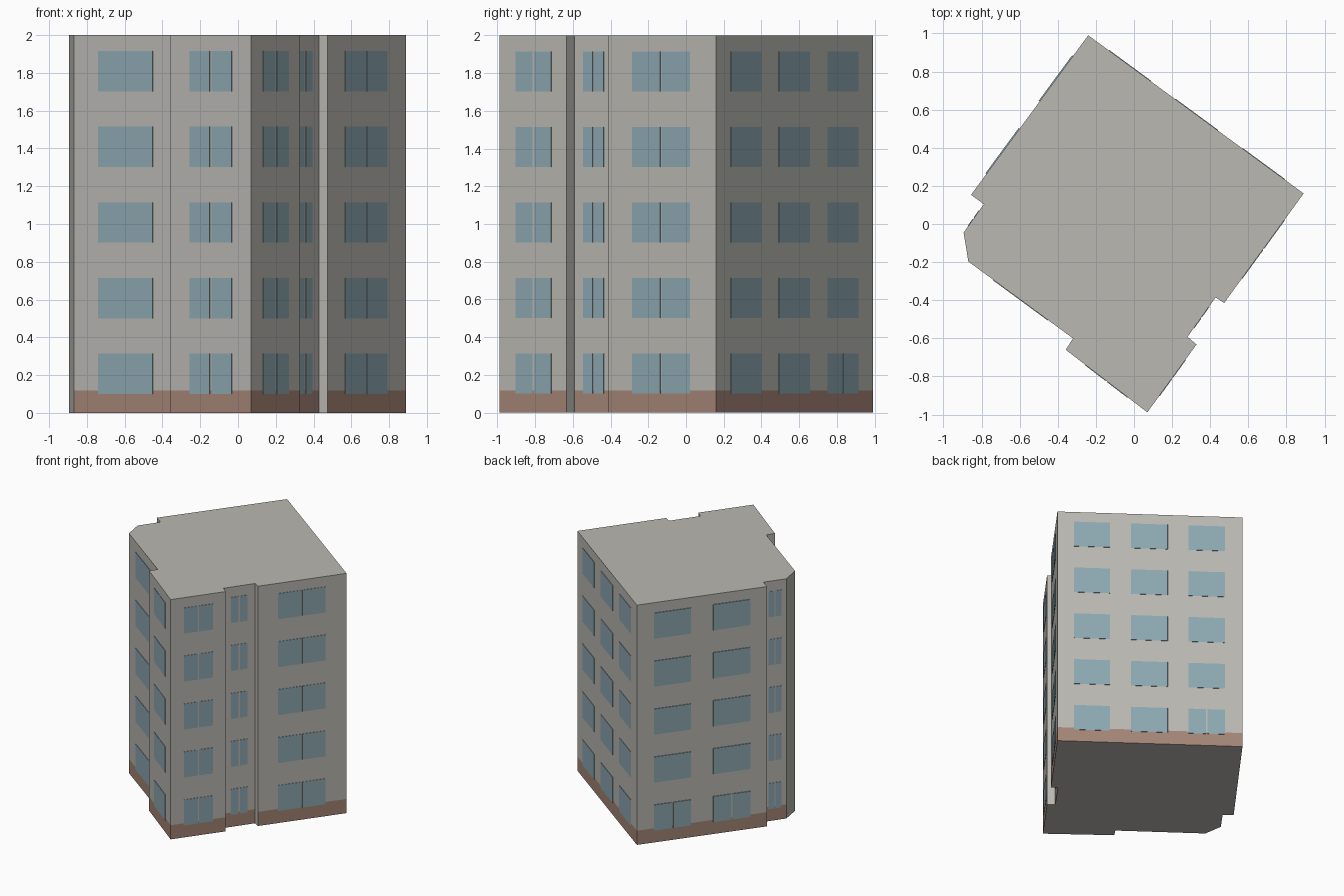
import bpy, bmesh
from mathutils import Vector

cube = bpy.data.objects.get("Cube")
if cube:
    bpy.data.objects.remove(cube, do_unlink=True)

HEIGHT, PLINTH = 2.0, 0.118
FLOORS, PITCH, SILL, PANE_HEIGHT = 5, 0.4, 0.101, 0.214
MULLION = 0.011


def material(name, colour):
    mat = bpy.data.materials.new(name)
    mat.use_nodes = True
    mat.diffuse_color = (*colour, 1)
    mat.node_tree.nodes["Principled BSDF"].inputs["Base Color"].default_value = (*colour, 1)
    return mat


wall_mat = material("warm_grey_plaster", (0.49, 0.48, 0.445))
plinth_mat = material("brown_plinth", (0.37, 0.235, 0.18))
glass_mat = material("blue_grey_glass", (0.265, 0.39, 0.44))


def make_object(name, bm, mats):
    mesh = bpy.data.meshes.new(name)
    bm.to_mesh(mesh)
    bm.free()
    for mat in mats:
        mesh.materials.append(mat)
    obj = bpy.data.objects.new(name, mesh)
    bpy.context.collection.objects.link(obj)
    return obj


# Counter-clockwise footprint; each wall starts at the corner of the same number
footprint = [Vector(p) for p in (
    (0.07, -0.988), (0.328, -0.632), (0.281, -0.592), (0.428, -0.385),
    (0.473, -0.414), (0.89, 0.16), (-0.24, 0.99), (-0.855, 0.153),
    (-0.788, 0.104), (-0.894, -0.045), (-0.869, -0.197), (-0.32, -0.6),
    (-0.358, -0.66))]
count = len(footprint)

# Facades: wall number -> (name, plate thickness, window columns)
# Each column: start and end along the wall, and how many floors are split
facades = {
    0: ("front_bay_side", 0.003, [(0.24, 0.77, FLOORS)]),
    2: ("recess", 0.003, [(0.23, 0.76, FLOORS)]),
    4: ("main_side", 0.003, [(0.225, 0.76, FLOORS)]),
    5: ("back", 0.003, [(0.09, 0.285, 0), (0.398, 0.596, 0), (0.709, 0.904, 1)]),
    6: ("rear_side", 0.006, [(0.13, 0.415, 1), (0.585, 0.87, 1)]),
    8: ("small_bay", 0.003, [(0.22, 0.78, FLOORS)]),
    10: ("front_main", 0.003, [(0.237, 0.763, 0)]),
    12: ("front_bay", 0.003, [(0.24, 0.76, FLOORS)]),
}

# Building body with the plinth band on the facades only
bm = bmesh.new()
rings = [[bm.verts.new((p.x, p.y, z)) for p in footprint] for z in (0, PLINTH, HEIGHT)]
for band, (low, high) in enumerate(zip(rings, rings[1:])):
    for i in range(count):
        j = (i + 1) % count
        face = bm.faces.new((low[i], low[j], high[j], high[i]))
        face.material_index = 1 if band == 0 and i in facades else 0
bm.faces.new(rings[-1])
bm.faces.new(list(reversed(rings[0])))
make_object("building_body", bm, [wall_mat, plinth_mat])


def add_pane(bm, a, b, out, z):
    """Thin plate on a wall between plan points a and b."""
    plan = (a, b, b + out, a + out)
    low, high = [[bm.verts.new((p.x, p.y, h)) for p in plan] for h in (z, z + PANE_HEIGHT)]
    bm.faces.new(high)
    bm.faces.new(list(reversed(low)))
    for i in range(4):
        j = (i + 1) % 4
        bm.faces.new((low[i], low[j], high[j], high[i]))


# Window panes
for wall, (name, thickness, columns) in facades.items():
    start, end = footprint[wall], footprint[(wall + 1) % count]
    along = (end - start).normalized()
    out = Vector((along.y, -along.x)) * thickness
    bm = bmesh.new()
    for t0, t1, split_floors in columns:
        a, b = start.lerp(end, t0), start.lerp(end, t1)
        middle, half_gap = (a + b) / 2, along * MULLION / 2
        for floor in range(FLOORS):
            z = SILL + PITCH * floor
            if floor < split_floors:
                add_pane(bm, a, middle - half_gap, out, z)
                add_pane(bm, middle + half_gap, b, out, z)
            else:
                add_pane(bm, a, b, out, z)
    bmesh.ops.recalc_face_normals(bm, faces=bm.faces)
    make_object(name + "_windows", bm, [glass_mat])
